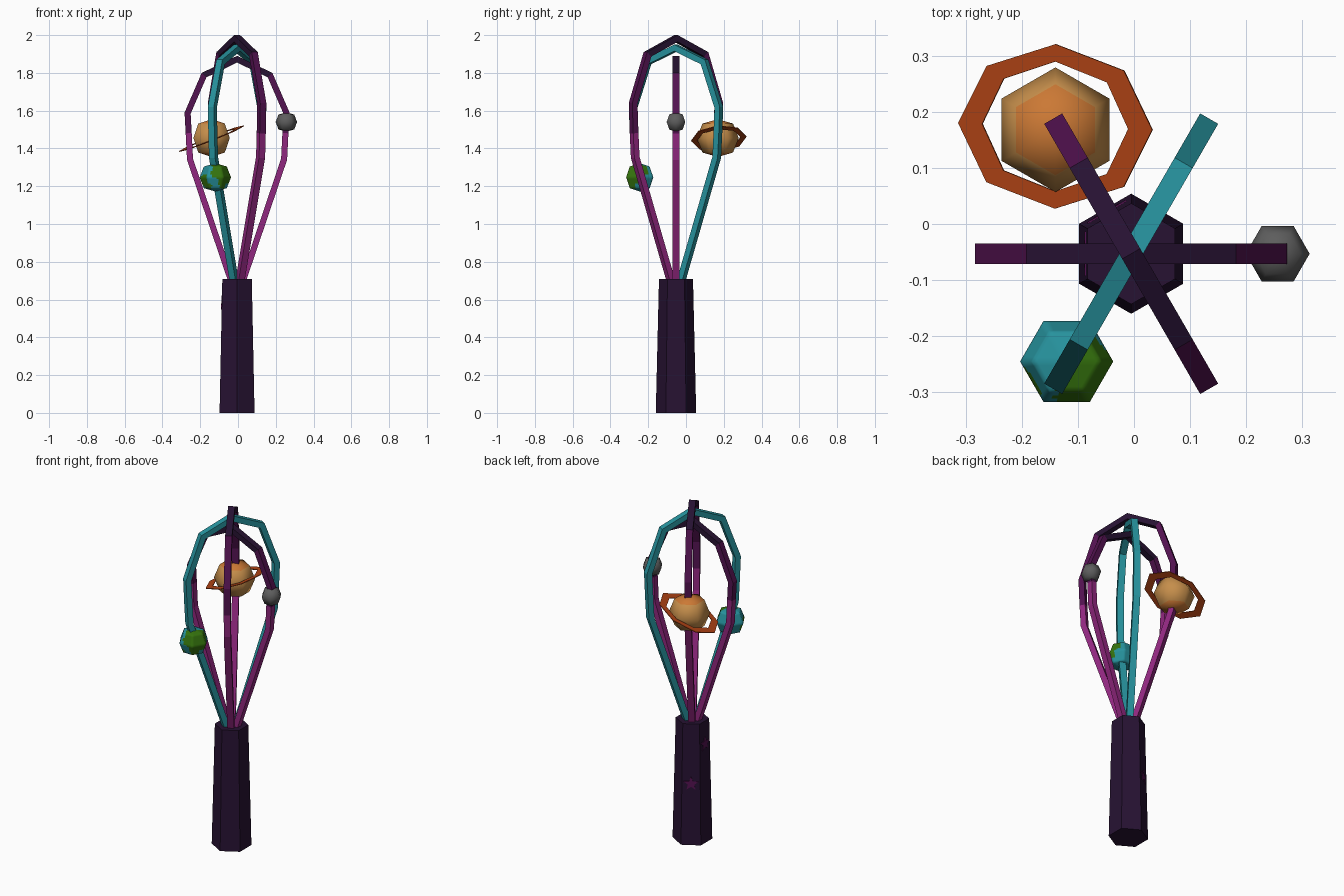
import bpy, bmesh
from math import sin, cos, pi, radians
from mathutils import Vector, Matrix

cube = bpy.data.objects.get("Cube")
if cube:
    bpy.data.objects.remove(cube, do_unlink=True)


def material(name, rgb):
    m = bpy.data.materials.new(name)
    m.use_nodes = True
    m.diffuse_color = (*rgb, 1)
    bsdf = m.node_tree.nodes["Principled BSDF"]
    bsdf.inputs["Base Color"].default_value = (*rgb, 1)
    bsdf.inputs["Roughness"].default_value = 0.8
    return m


INDIGO = material("dark indigo", (0.02, 0.006, 0.032))
PLUM = material("plum", (0.085, 0.006, 0.08))
MAGENTA = material("magenta purple", (0.28, 0.02, 0.21))
TEAL = material("teal", (0.02, 0.29, 0.34))
GREEN = material("leaf green", (0.035, 0.17, 0.004))
TAN = material("warm tan", (0.56, 0.27, 0.07))
ORANGE = material("soft orange", (0.6, 0.19, 0.035))
RUST = material("rust orange", (0.42, 0.055, 0.007))
GREY = material("moon grey", (0.11, 0.11, 0.11))

AXIS = Vector((-0.005, -0.053, 0))


def finish(name, bm, mats, rule=None, smooth=False):
    """Turn a bmesh into an object, colouring faces by a rule."""
    bmesh.ops.recalc_face_normals(bm, faces=bm.faces)
    for f in bm.faces:
        f.smooth = smooth
        if rule:
            f.material_index = rule(f.calc_center_median())
    mesh = bpy.data.meshes.new(name)
    bm.to_mesh(mesh)
    bm.free()
    for m in mats:
        mesh.materials.append(m)
    ob = bpy.data.objects.new(name, mesh)
    bpy.context.collection.objects.link(ob)
    return ob


def bridge(bm, a, b):
    n = len(a)
    for i in range(n):
        bm.faces.new((a[i], a[(i + 1) % n], b[(i + 1) % n], b[i]))


def lathe(profile, sides, phase):
    """Stack polygon rings of (radius, z), closed at both ends."""
    bm = bmesh.new()
    rings = []
    for r, z in profile:
        angles = [phase + 2 * pi * i / sides for i in range(sides)]
        rings.append([bm.verts.new((r * cos(t), r * sin(t), z)) for t in angles])
    for a, b in zip(rings, rings[1:]):
        bridge(bm, a, b)
    bm.faces.new(rings[0])
    bm.faces.new(rings[-1])
    return bm


def ball(radius, phase):
    """Six-sided low-poly ball with shallow pointed caps."""
    bm = lathe([(0.73, -0.69), (1, 0), (0.73, 0.69)], 6, phase)
    caps = [f for f in bm.faces if len(f.verts) == 6]
    for v in bmesh.ops.poke(bm, faces=caps)["verts"]:
        v.co.z *= 0.9 / 0.69
    bmesh.ops.scale(bm, vec=(radius,) * 3, verts=bm.verts)
    return bm


# Handle
handle = finish("handle", lathe([(0.107, 0), (0.09, 0.71)], 6, pi / 2), [INDIGO])
handle.location = AXIS


# Stars on the handle
def star(name, angle, z):
    bm = bmesh.new()
    pts = []
    for i in range(10):
        r = 0.042 if i % 2 == 0 else 0.018
        t = pi / 2 + i * pi / 5
        pts.append(bm.verts.new((r * cos(t), r * sin(t), 0)))
    face = bm.faces.new(pts)
    ext = bmesh.ops.extrude_face_region(bm, geom=[face])["geom"]
    bmesh.ops.translate(bm, vec=(0, 0, 0.003),
                        verts=[g for g in ext if isinstance(g, bmesh.types.BMVert)])
    ob = finish(name, bm, [PLUM])
    out = Vector((cos(angle), sin(angle), 0.021)).normalized()
    side = Vector((-sin(angle), cos(angle), 0))
    rot = Matrix((side, out.cross(side), out)).transposed().to_4x4()
    apothem = (0.107 - 0.017 * z / 0.71) * cos(pi / 6)
    spot = AXIS + Vector((apothem * cos(angle), apothem * sin(angle), z))
    ob.matrix_world = Matrix.Translation(spot) @ rot


star("lower_star", radians(120), 0.36)
star("upper_star", radians(180), 0.58)


# Whisk wires: a mitred square bar following half a path, mirrored over the axis
def wire(name, angle, top, shoulder, wide, low, mats, rule=None):
    right = [(0.045, 0.69), (0.265, low), (0.272, 1.48), (0.278, wide), (0.187, shoulder)]
    path = [Vector(p) for p in right] + [Vector((0, top))]
    path += [Vector((-x, z)) for x, z in reversed(right)]
    thick, half = 0.032, 0.0185
    bm = bmesh.new()
    rings = []
    for i, p in enumerate(path):
        d1 = (p - path[max(i - 1, 0)]).normalized()
        d2 = (path[min(i + 1, len(path) - 1)] - p).normalized()
        d1, d2 = (d1 if i else d2), (d2 if i < len(path) - 1 else d1)
        n1, n2 = Vector((-d1.y, d1.x)), Vector((-d2.y, d2.x))
        q = p + (n1 + n2) * thick / (1 + n1.dot(n2))
        rings.append([bm.verts.new((c.x, s, c.y))
                      for c, s in ((p, -half), (p, half), (q, half), (q, -half))])
    for a, b in zip(rings, rings[1:]):
        bridge(bm, a, b)
    bm.faces.new(rings[0])
    bm.faces.new(rings[-1])
    ob = finish(name, bm, mats, rule)
    ob.location = AXIS
    ob.rotation_euler.z = angle


def banded(shoulder):
    return lambda c: 0 if c.z > shoulder else 1 if c.z > 1.48 else 2


PURPLES = [INDIGO, PLUM, MAGENTA]
wire("inner_wire", 0, 1.89, 1.80, 1.59, 1.34, PURPLES, banded(1.8))
wire("middle_wire", radians(60), 1.95, 1.87, 1.62, 1.35, [TEAL])
wire("outer_wire", radians(120), 2.0, 1.91, 1.64, 1.35, PURPLES, banded(1.9))

# Grey moon
moon = finish("moon", ball(0.057, 0), [GREY], smooth=True)
moon.location = (0.256, -0.053, 1.54)

# Blue and green planet
LAND = Vector((0.75, -0.5, 0.35)).normalized()
ISLE = Vector((-0.8, -0.5, -0.35)).normalized()


def land(c):
    n = c.normalized()
    ripple = 0.12 * sin(7 * n.z + 4 * n.y) + 0.08 * sin(9 * n.x)
    return int(n.dot(LAND) > 0.42 + ripple or n.dot(ISLE) > 0.86 + ripple / 2)


bm = ball(0.083, 0)
bmesh.ops.subdivide_edges(bm, edges=bm.edges, cuts=6, use_grid_fill=True)
earth = finish("water_planet", bm, [TEAL, GREEN], land, smooth=True)
earth.location = (-0.12, -0.245, 1.247)

# Ringed planet with orange caps
giant = finish("ringed_planet", ball(0.111, pi / 2), [TAN, ORANGE],
               lambda c: int(abs(c.z) > 0.07), smooth=True)
giant.location = (-0.14, 0.168, 1.455)

# Tilted oval ring
bm = bmesh.new()
loops = []
for rx, ry, z in ((0.186, 0.147, -1), (0.186, 0.147, 1), (0.14, 0.116, 1), (0.14, 0.116, -1)):
    loops.append([bm.verts.new((rx * cos(i * pi / 4), ry * sin(i * pi / 4), z * 0.002))
                  for i in range(8)])
for i in range(4):
    bridge(bm, loops[i], loops[(i + 1) % 4])
ring = finish("planet_ring", bm, [RUST])
ring.location = (-0.14, 0.174, 1.452)
ring.rotation_euler = (radians(5), radians(-21.6), radians(-2))
